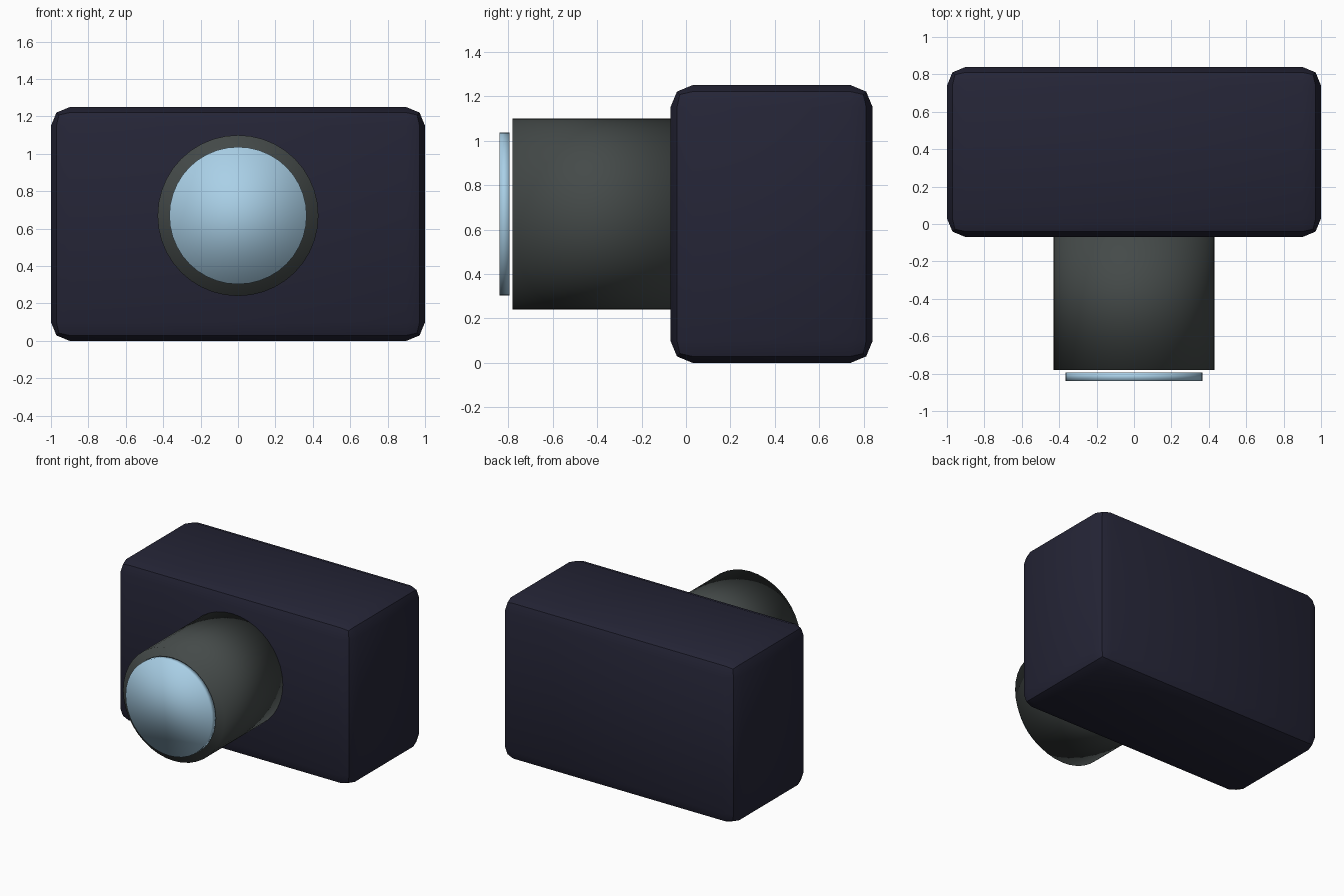
import bpy, math

if "Cube" in bpy.data.objects:
    bpy.data.objects.remove(bpy.data.objects["Cube"])


def material(name, rgb):
    m = bpy.data.materials.new(name)
    m.diffuse_color = (*rgb, 1)
    m.use_nodes = True
    m.node_tree.nodes["Principled BSDF"].inputs["Base Color"].default_value = m.diffuse_color
    return m


body_mat = material("dark navy", (0.018, 0.018, 0.037))
barrel_mat = material("charcoal grey", (0.058, 0.068, 0.066))
glass_mat = material("pale blue glass", (0.40, 0.63, 0.80))


def disc_along_y(name, radius, y0, y1, z, mat):
    """Closed, fully smooth cylinder running from y0 to y1."""
    bpy.ops.mesh.primitive_cylinder_add(
        vertices=40, radius=radius, depth=y1 - y0,
        location=(0, (y0 + y1) / 2, z), rotation=(math.pi / 2, 0, 0))
    ob = bpy.context.object
    ob.name = name
    ob.data.materials.append(mat)
    bpy.ops.object.shade_smooth()
    return ob


# Body: box with rounded edges
bpy.ops.mesh.primitive_cube_add(size=1, location=(0, 0.385, 0.625))
body = bpy.context.object
body.name = "camera_body"
body.scale = (2.0, 0.91, 1.25)
bpy.ops.object.transform_apply(location=False, rotation=False, scale=True)
body.data.materials.append(body_mat)
bevel = body.modifiers.new("rounded_edges", 'BEVEL')
bevel.width = 0.1
bevel.segments = 2
bpy.ops.object.modifier_apply(modifier=bevel.name)
bpy.ops.object.shade_smooth_by_angle(angle=math.radians(30))

# Lens barrel, sunk slightly into the body
disc_along_y("lens_barrel", 0.43, -0.78, 0.0, 0.67, barrel_mat)

# Glass disc floating just in front of the barrel
disc_along_y("lens_glass", 0.367, -0.84, -0.793, 0.67, glass_mat)
